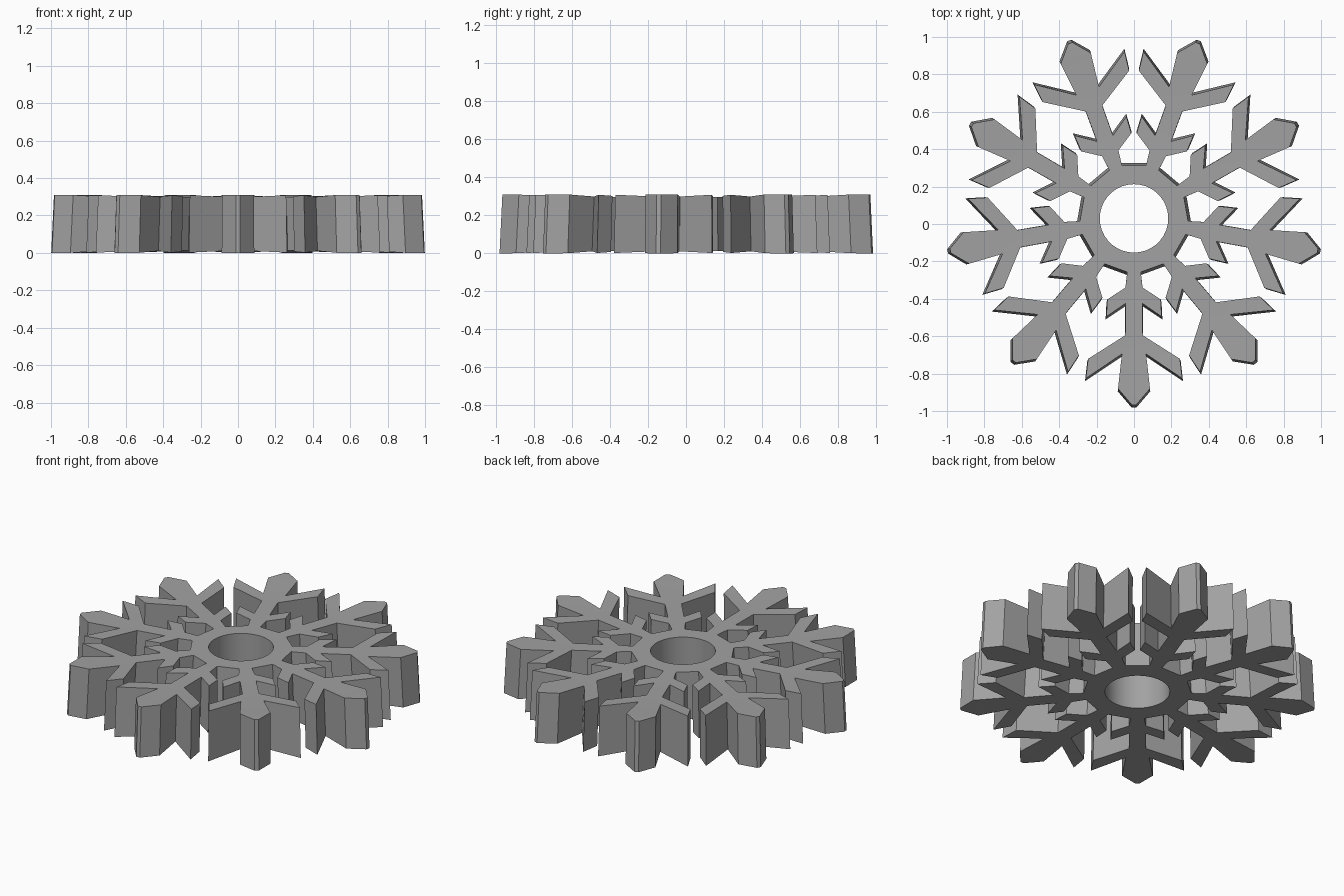
import bpy, bmesh, math
from mathutils import Vector

cube = bpy.data.objects.get("Cube")
if cube:
    bpy.data.objects.remove(cube, do_unlink=True)

ARMS, HOLE_SIDES, HOLE_R = 9, 36, 0.183
CENTRE_Y, MID_Z = 0.03, 0.155

# Half outline of one arm: distance from the hub centre, sideways offset
half_arm = [
    (0.302, 0.038), (0.385, 0.048),                                # neck
    (0.447, 0.147), (0.54, 0.152), (0.47, 0.047),                  # small branch
    (0.64, 0.048), (0.765, 0.25), (0.87, 0.262), (0.74, 0.066),    # large branch
    (0.925, 0.087), (1.012, 0.012),                                # pointed tip
]
arm = half_arm + [(u, -v) for u, v in reversed(half_arm)]

# Full outline, one arm pointing to the front
outline = []
for i in range(ARMS):
    a = -math.pi / 2 + i * math.tau / ARMS
    d = Vector((math.cos(a), math.sin(a)))
    side = Vector((d.y, -d.x))
    outline += [d * u + side * v for u, v in arm]
hole = [Vector((math.cos(k * math.tau / HOLE_SIDES), math.sin(k * math.tau / HOLE_SIDES))) * HOLE_R
        for k in range(HOLE_SIDES)]


def half_thickness(r):
    """Slightly thinner towards the hub."""
    t = min(max((r - 0.72) / 0.22, 0), 1)
    return 0.143 + 0.012 * t


def add_loop(bm, points):
    verts = [bm.verts.new((p.x, p.y, 0)) for p in points]
    edges = [bm.edges.new((verts[i - 1], verts[i])) for i in range(len(verts))]
    return verts, edges


def add_cap(bm, sign, inset):
    """Flat cap with a round hole, then lifted to its height."""
    rim, rim_edges = add_loop(bm, [p - p.normalized() * inset for p in outline])
    bore, bore_edges = add_loop(bm, hole)
    bmesh.ops.triangle_fill(bm, use_beauty=True, use_dissolve=False,
                            edges=rim_edges + bore_edges, normal=(0, 0, sign))
    for v in rim + bore:
        v.co.z = MID_Z + sign * half_thickness(v.co.xy.length + inset)
        v.co.y += CENTRE_Y
    return rim, bore


# Snowflake body: two caps joined by side walls, top a little smaller
bm = bmesh.new()
low = add_cap(bm, -1, 0)
high = add_cap(bm, 1, 0.015)
for a, b in zip(low, high):
    for i in range(len(a)):
        bm.faces.new((a[i - 1], a[i], b[i], b[i - 1]))
bmesh.ops.recalc_face_normals(bm, faces=bm.faces)
mesh = bpy.data.meshes.new("snowflake")
bm.to_mesh(mesh)
bm.free()
body = bpy.data.objects.new("snowflake", mesh)
bpy.context.collection.objects.link(body)

# Plain grey material
grey = bpy.data.materials.new("plain grey")
grey.use_nodes = True
colour = (0.36, 0.36, 0.36, 1)
grey.diffuse_color = colour
grey.node_tree.nodes["Principled BSDF"].inputs["Base Color"].default_value = colour
mesh.materials.append(grey)

# Smooth shading with sharp corners
bpy.ops.object.select_all(action="DESELECT")
body.select_set(True)
bpy.context.view_layer.objects.active = body
bpy.ops.object.shade_smooth_by_angle(angle=math.radians(30))
